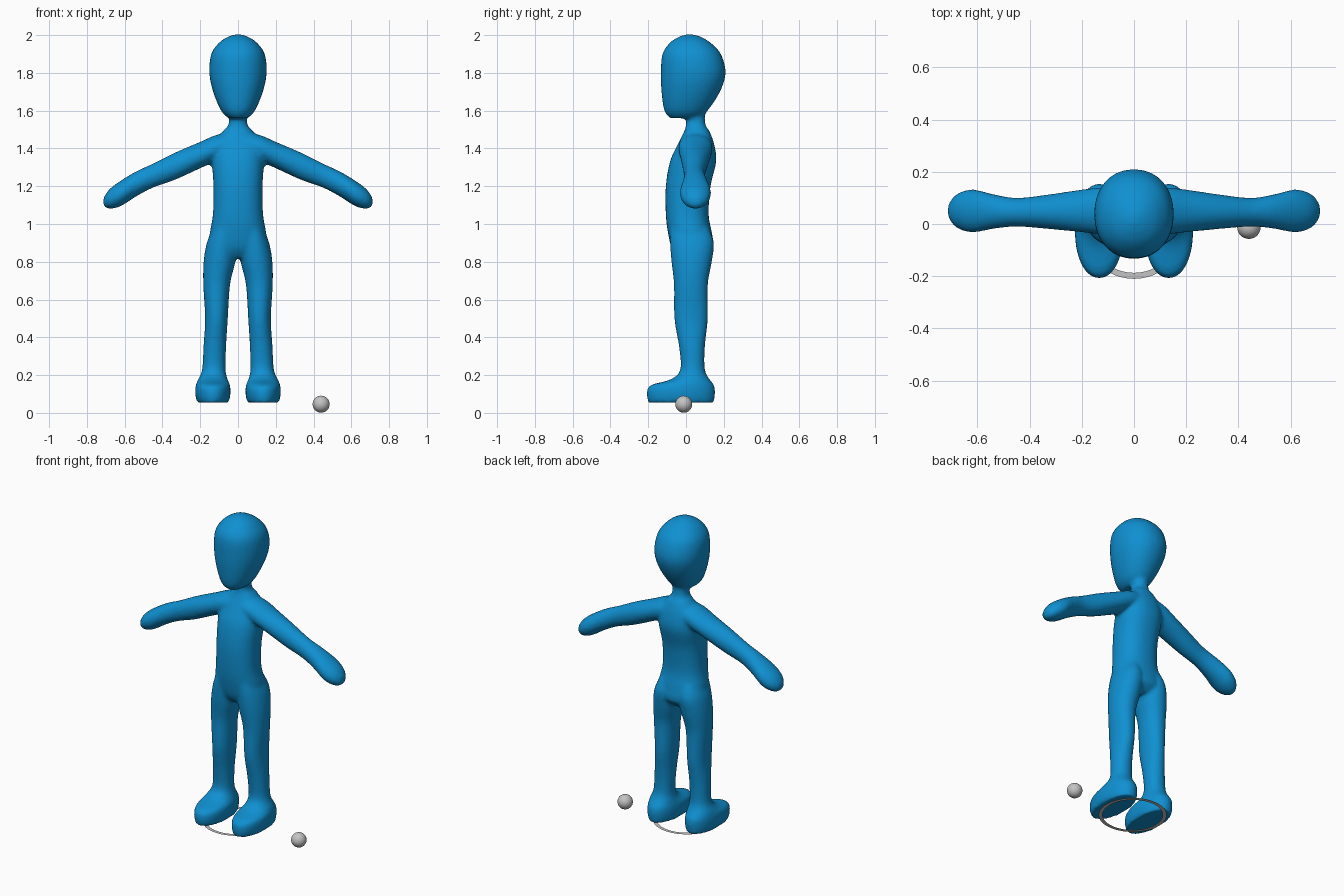
import bpy, bmesh, math
from mathutils import Vector

cube = bpy.data.objects.get("Cube")
if cube:
    bpy.data.objects.remove(cube)


def material(name, color):
    m = bpy.data.materials.new(name)
    m.use_nodes = True
    m.diffuse_color = (*color, 1)
    m.node_tree.nodes["Principled BSDF"].inputs["Base Color"].default_value = (*color, 1)
    return m


blue = material("body blue", (0.005, 0.28, 0.64))
grey = material("light grey", (0.55, 0.55, 0.55))


def add_object(name, bm, mat):
    mesh = bpy.data.meshes.new(name)
    bm.to_mesh(mesh)
    bm.free()
    mesh.materials.append(mat)
    ob = bpy.data.objects.new(name, mesh)
    bpy.context.collection.objects.link(ob)
    return ob


def refine(rows, steps=4):
    """Catmull-Rom interpolation through the section rows."""
    rows = [Vector(r) for r in rows]
    out = []
    for i in range(len(rows) - 1):
        a, b = rows[max(i - 1, 0)], rows[i]
        c, d = rows[i + 1], rows[min(i + 2, len(rows) - 1)]
        for k in range(steps):
            t = k / steps
            out.append(b + (c - a) * (t / 2) + (2 * a - 5 * b + 4 * c - d) * (t * t / 2)
                       + (3 * b - a - 3 * c + d) * (t ** 3 / 2))
    return out + [rows[-1]]


def loft(bm, rows, place, power=2.0, sides=32):
    """Closed skin over superellipse sections; row = position, centre, low, high, half width."""
    rings = []
    for row in refine(rows):
        ring = []
        for k in range(sides):
            a = math.tau * k / sides
            c, s = math.cos(a), math.sin(a)
            u = math.copysign(abs(c) ** (2 / power), c)
            v = math.copysign(abs(s) ** (2 / power), s)
            ring.append(bm.verts.new(place(row, u, v)))
        rings.append(ring)
    for lo, hi in zip(rings, rings[1:]):
        for k in range(sides):
            n = (k + 1) % sides
            bm.faces.new((lo[k], lo[n], hi[n], hi[k]))
    bm.faces.new(rings[0][::-1])
    bm.faces.new(rings[-1])


def upright(side=1):
    # row: z, centre x, front y, back y, half width
    return lambda r, u, v: (side * (r[1] + u * r[4]), (r[2] + r[3]) / 2 + v * (r[3] - r[2]) / 2, r[0])


def sideways(side):
    # row: x, centre y, bottom z, top z, half depth
    return lambda r, u, v: (side * r[0], r[1] + u * r[4], (r[2] + r[3]) / 2 + v * (r[3] - r[2]) / 2)


head = [(1.56, 0, -.085, .07, .05), (1.6, 0, -.115, .115, .09), (1.7, 0, -.13, .18, .132),
        (1.8, 0, -.133, .21, .152), (1.9, 0, -.125, .185, .142), (1.96, 0, -.085, .13, .1),
        (1.99, 0, -.04, .08, .055), (2.003, 0, .0, .04, .018)]
torso = [(.82, 0, -.04, .1, .07), (.87, 0, -.075, .145, .15), (.95, 0, -.095, .138, .15),
         (1.05, 0, -.107, .12, .133), (1.2, 0, -.107, .13, .13), (1.33, 0, -.085, .16, .137),
         (1.42, 0, -.045, .15, .125), (1.49, 0, -.01, .125, .08), (1.53, 0, .0, .102, .049),
         (1.62, 0, .0, .1, .05)]
leg = [(.055, .133, -.2, .148, .085), (.1, .133, -.208, .154, .093), (.145, .133, -.19, .15, .091),
       (.178, .133, -.08, .125, .078), (.23, .128, -.03, .1, .062), (.35, .123, -.037, .1, .06),
       (.5, .114, -.062, .116, .06), (.68, .113, -.064, .116, .071), (.8, .098, -.077, .137, .084),
       (.9, .085, -.085, .148, .08), (.98, .075, -.085, .12, .058)]
arm = [(.03, .05, 1.36, 1.49, .085), (.12, .05, 1.33, 1.47, .09), (.2, .05, 1.295, 1.435, .082),
       (.33, .047, 1.235, 1.38, .066), (.45, .045, 1.192, 1.32, .055), (.54, .048, 1.145, 1.278, .067),
       (.62, .05, 1.095, 1.23, .083), (.68, .05, 1.08, 1.185, .064), (.712, .05, 1.095, 1.14, .025)]

# Body: overlapping lofts fused into one smooth skin
bm = bmesh.new()
loft(bm, head, upright(), 2.15)
loft(bm, torso, upright(), 2.3)
for side in (1, -1):
    loft(bm, leg, upright(side), 2.1)
    loft(bm, arm, sideways(side))
bmesh.ops.recalc_face_normals(bm, faces=bm.faces)
body = add_object("body", bm, blue)
fuse = body.modifiers.new("fuse", 'REMESH')
fuse.mode = 'VOXEL'
fuse.voxel_size = 0.011
fuse.use_smooth_shade = True
soften = body.modifiers.new("soften", 'SMOOTH')
soften.factor = 0.5
soften.iterations = 5

# Small ball beside the left foot
bm = bmesh.new()
bmesh.ops.create_uvsphere(bm, u_segments=32, v_segments=16, radius=0.045)
for f in bm.faces:
    f.smooth = True
ball = add_object("ball", bm, grey)
ball.location = (0.44, -0.012, 0.046)

# Flat ring on the ground around the feet
bm = bmesh.new()
loops = [[bm.verts.new((r * math.cos(math.tau * k / 48), r * math.sin(math.tau * k / 48), 0))
          for k in range(48)] for r in (0.175, 0.198)]
for k in range(48):
    n = (k + 1) % 48
    bm.faces.new((loops[0][k], loops[1][k], loops[1][n], loops[0][n]))
ring = add_object("ground_ring", bm, grey)
ring.location = (0, -0.012, 0.046)
